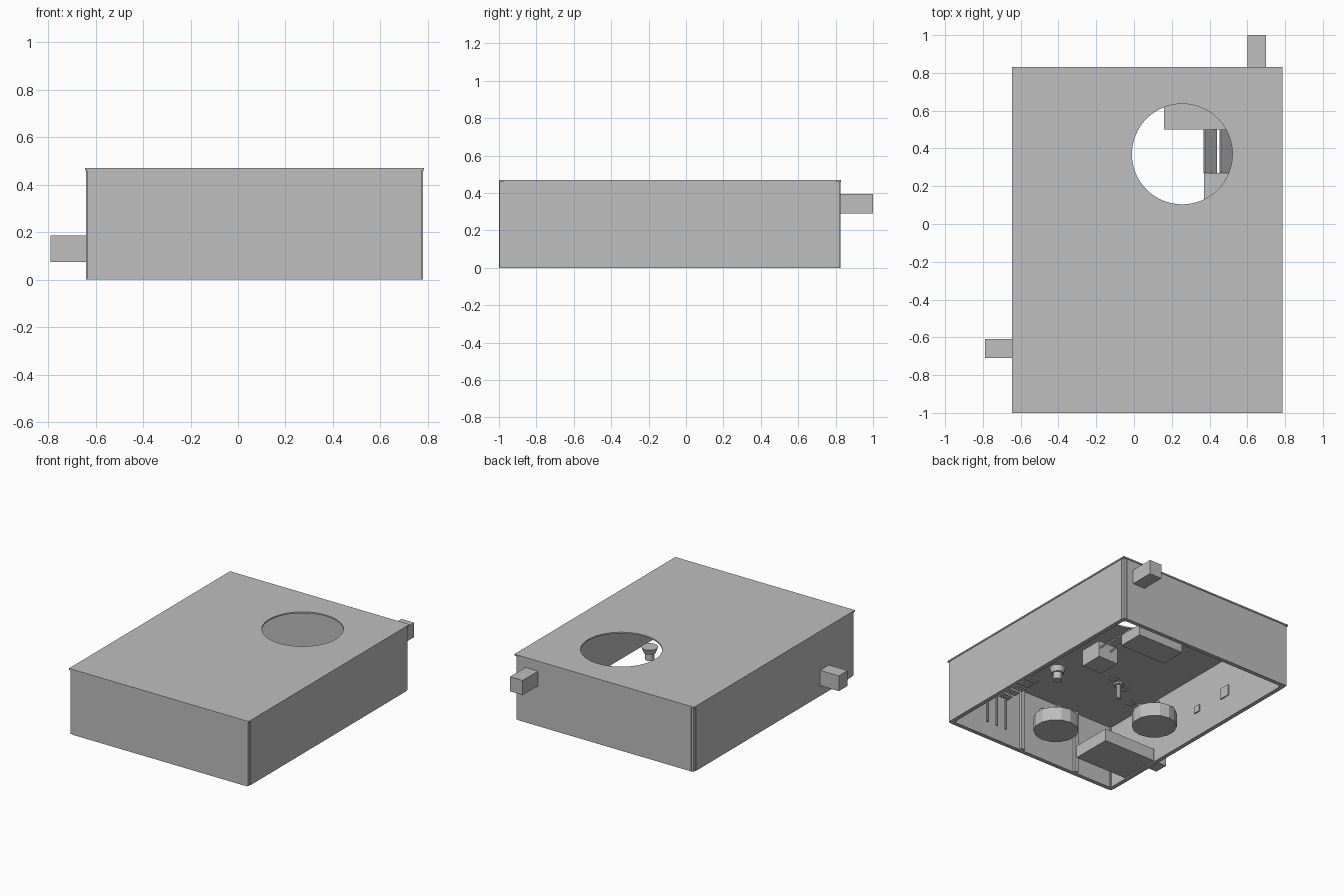
import bpy, bmesh, math
from mathutils import Matrix, Vector

if "Cube" in bpy.data.objects:
    bpy.data.objects.remove(bpy.data.objects["Cube"])

grey = bpy.data.materials.new("plain_grey")
grey.diffuse_color = (0.52, 0.52, 0.52, 1)
grey.use_nodes = True
grey.node_tree.nodes["Principled BSDF"].inputs["Base Color"].default_value = grey.diffuse_color


def finish(name, bm):
    me = bpy.data.meshes.new(name)
    bm.to_mesh(me)
    bm.free()
    me.materials.append(grey)
    ob = bpy.data.objects.new(name, me)
    bpy.context.scene.collection.objects.link(ob)
    return ob


def box(name, x0, x1, y0, y1, z0, z1, tilt=0.0):
    """Box from its limits, optionally tilted about its own y axis."""
    bm = bmesh.new()
    size = Matrix.Diagonal((x1 - x0, y1 - y0, z1 - z0, 1))
    mid = Vector(((x0 + x1) / 2, (y0 + y1) / 2, (z0 + z1) / 2))
    bmesh.ops.create_cube(bm, size=1, matrix=Matrix.Translation(mid)
                          @ Matrix.Rotation(tilt, 4, 'Y') @ size)
    return finish(name, bm)


def cyl(name, x, y, z0, z1, r0, r1=None, sides=16):
    bm = bmesh.new()
    bmesh.ops.create_cone(bm, cap_ends=True, segments=sides, radius1=r0,
                          radius2=r0 if r1 is None else r1, depth=z1 - z0,
                          matrix=Matrix.Translation((x, y, (z0 + z1) / 2)))
    return finish(name, bm)


# Outer walls, open underneath
T = 0.03
XL, XR, YF, YB, TOP = -0.64, 0.78, -1.0, 0.825, 0.46
box("front_wall", XL + 0.022, XR - 0.025, YF, YF + T, 0, TOP)
box("back_wall", XL + 0.022, XR - 0.025, YB - T, YB, 0, TOP)
box("left_wall", XL, XL + T, YF + 0.028, YB - 0.025, 0, TOP)
box("right_wall", XR - T, XR, YF + 0.028, YB - 0.025, 0, TOP)

# Corner posts, set slightly back from the panels, with chamfered tops
for sx, x in (("left", XL), ("right", XR)):
    for sy, y in (("front", YF), ("back", YB)):
        dx, dy = (1 if x < 0 else -1), (1 if y < 0 else -1)
        xs = sorted((x + dx * 0.004, x + dx * 0.04))
        ys = sorted((y + dy * 0.004, y + dy * 0.04))
        box(f"{sy}_{sx}_post", *xs, *ys, 0, TOP)

# Lid with round opening
lid = box("lid", -0.645, 0.785, -1.0, 0.83, TOP, 0.47)
cutter = cyl("opening_cutter", 0.255, 0.37, 0.4, 0.55, 0.266, sides=64)
cutter.hide_render = True
cutter.hide_set(True)
cut = lid.modifiers.new("opening", 'BOOLEAN')
cut.operation = 'DIFFERENCE'
cut.solver = 'EXACT'
cut.object = cutter

# Spouts through the side and the back
box("left_spout", -0.79, XL, -0.71, -0.61, 0.075, 0.185)
box("back_spout", 0.60, 0.70, YB, 1.0, 0.29, 0.395)

# Parts below the opening: flat case, tall case, sloping rails between
box("flat_case", 0.16, 0.53, 0.50, 0.69, 0.02, 0.10)
box("tall_case", 0.37, 0.53, 0.10, 0.27, 0.04, 0.16)
for i, x in enumerate((0.403, 0.488)):
    box(f"sloping_rail_{i + 1}", x - 0.045, x + 0.045, 0.27, 0.50,
        0.135, 0.145, math.radians(45))

# Tray by the left spout
box("tray_floor", -0.60, -0.18, -0.81, -0.51, 0.0, 0.012)
box("tray_front", -0.60, -0.18, -0.81, -0.80, 0.012, 0.09)
box("tray_back", -0.60, -0.18, -0.52, -0.51, 0.012, 0.09)
box("tray_left", -0.60, -0.59, -0.80, -0.52, 0.012, 0.09)
box("tray_right", -0.19, -0.18, -0.80, -0.52, 0.012, 0.09)

# Two faceted drums with hubs and radial spokes
for i, (x, y) in enumerate(((0.044, -0.757), (-0.42, -0.29))):
    cyl(f"drum_{i + 1}", x, y, 0.10, 0.20, 0.15, sides=14)
    cyl(f"drum_hub_{i + 1}", x, y, 0.20, 0.27, 0.03, sides=12)
    for k in range(6):
        a = k * math.tau / 6
        cx, cy = x + 0.12 * math.cos(a), y + 0.12 * math.sin(a)
        box(f"drum_{i + 1}_lug_{k + 1}", cx - 0.012, cx + 0.012,
            cy - 0.012, cy + 0.012, 0.20, 0.225)

# Knob and pin
cyl("knob_cap", 0.46, -0.245, 0.16, 0.20, 0.04, 0.055)
cyl("knob_stem", 0.46, -0.245, 0.11, 0.16, 0.03)
cyl("pin", 0.0, -0.16, 0.10, 0.20, 0.018, sides=10)
cyl("pin_head", 0.0, -0.16, 0.20, 0.215, 0.035, sides=10)

# Slat row and thin rods in the front right corner
for i in range(5):
    y = -0.96 + i * 0.07
    box(f"slat_{i + 1}", 0.29, 0.37, y, y + 0.045, 0.335, 0.345)
for i, x in enumerate((0.36, 0.44, 0.52)):
    cyl(f"rod_{i + 1}", x, -0.90, 0.06, 0.28, 0.009, sides=8)

# Ribs inside the front wall
for i, x in enumerate((0.167, -0.30)):
    box(f"front_rib_{i + 1}", x - 0.015, x + 0.015, -0.97, -0.95, 0, TOP)

# Small plates on the left wall and under the lid
for i, (y, z, s) in enumerate(((0.217, 0.21, 0.04), (-0.07, 0.205, 0.025))):
    box(f"wall_plate_{i + 1}", XL + T, XL + T + 0.008, y - s, y + s, z - s, z + s)
for i, (x, y) in enumerate(((-0.20, -0.45), (-0.34, -0.51), (-0.50, -0.63))):
    box(f"lid_plate_{i + 1}", x - 0.025, x + 0.025, y - 0.025, y + 0.025, 0.452, TOP)
